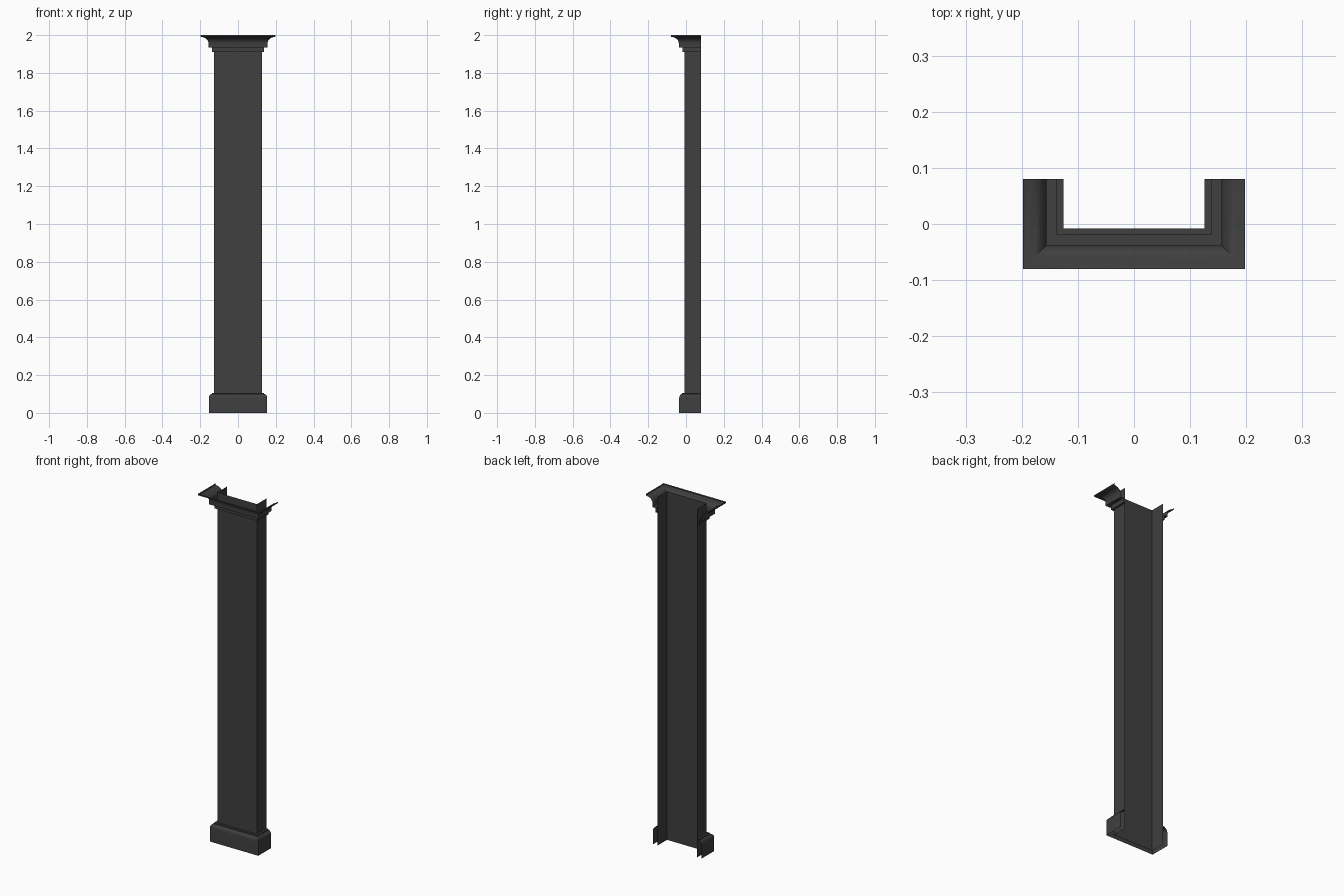
import bpy, bmesh, math

if "Cube" in bpy.data.objects:
    bpy.data.objects.remove(bpy.data.objects["Cube"])

HALF, FRONT, BACK = 0.126, -0.008, 0.08   # shaft half width, front face, open back

mat = bpy.data.materials.new("dark_grey")
mat.diffuse_color = (0.05, 0.05, 0.05, 1)
mat.use_nodes = True
mat.node_tree.nodes["Principled BSDF"].inputs["Base Color"].default_value = mat.diffuse_color


def arc(cx, cz, rx, rz, a0, a1, n=6):
    """Points of an elliptical arc, angles in degrees."""
    steps = [math.radians(a0 + (a1 - a0) * i / n) for i in range(n + 1)]
    return [(cx + rx * math.cos(a), cz + rz * math.sin(a)) for a in steps]


def sweep(name, profile):
    """Sweep (offset, z) points around the U-shaped plan with mitred corners."""
    bm = bmesh.new()
    rows = []
    for d, z in profile:
        x, y = HALF + d, FRONT - d
        rows.append([bm.verts.new(p) for p in
                     ((-x, BACK, z), (-x, y, z), (x, y, z), (x, BACK, z))])
    for a, b in zip(rows, rows[1:]):
        for i in range(3):
            bm.faces.new((a[i], a[i + 1], b[i + 1], b[i]))
    me = bpy.data.meshes.new(name)
    bm.to_mesh(me)
    bm.free()
    me.materials.append(mat)
    ob = bpy.data.objects.new(name, me)
    bpy.context.collection.objects.link(ob)
    bpy.context.view_layer.objects.active = ob
    ob.select_set(True)
    bpy.ops.object.shade_smooth_by_angle(angle=math.radians(30))
    ob.select_set(False)
    return ob


# Shaft: three flat walls, open at the back
sweep("shaft", [(0, 0), (0, 2)])

# Base: plain block with a rounded shoulder and a small top step
sweep("base_moulding",
      [(0.028, 0)] + arc(0.013, 0.078, 0.015, 0.022, 0, 90)
      + [(0.012, 0.106), (0, 0.106)])

# Capital: two stepped fillets, a cove and a thin lip, open on top
sweep("crown_moulding",
      [(0, 1.91), (0.011, 1.91), (0.011, 1.935), (0.03, 1.935)]
      + arc(0.069, 1.955, 0.039, 0.035, 180, 90)
      + [(0.072, 1.992), (0.072, 2)])
